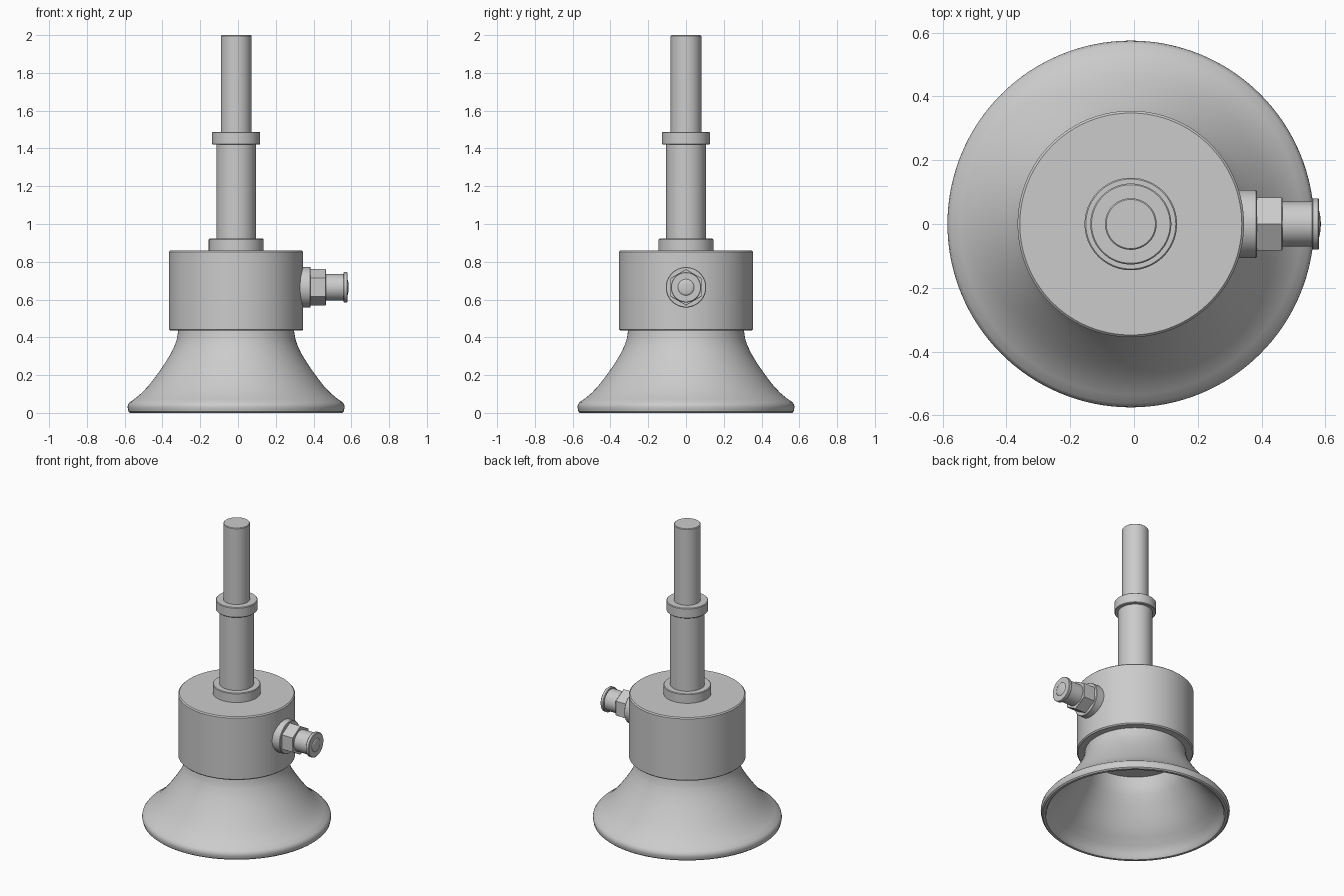
import bpy, bmesh, math
from mathutils import Matrix

if "Cube" in bpy.data.objects:
    bpy.data.objects.remove(bpy.data.objects["Cube"])

AXIS_X = -0.01          # vertical axis of the cup and stem
PORT_Z = 0.665          # height of the side fitting

grey = bpy.data.materials.new("plain_grey")
grey.diffuse_color = (0.6, 0.6, 0.6, 1)
grey.use_nodes = True
grey.node_tree.nodes["Principled BSDF"].inputs["Base Color"].default_value = grey.diffuse_color


def lathe(name, profile, matrix, sides=96, angle=30):
    """Revolve (radius, height) points around local z; radius 0 closes the end."""
    bm = bmesh.new()
    rings = []
    for r, h in profile:
        if r == 0:
            rings.append([bm.verts.new((0, 0, h))])
        else:
            rings.append([bm.verts.new((r * math.cos(2 * math.pi * i / sides),
                                        r * math.sin(2 * math.pi * i / sides), h))
                          for i in range(sides)])
    for a, b in zip(rings, rings[1:]):
        for i in range(sides):
            j = (i + 1) % sides
            quad = [a[i % len(a)], a[j % len(a)], b[j % len(b)], b[i % len(b)]]
            bm.faces.new(list(dict.fromkeys(quad)))
    bmesh.ops.recalc_face_normals(bm, faces=bm.faces)
    bm.transform(matrix)
    mesh = bpy.data.meshes.new(name)
    bm.to_mesh(mesh)
    bm.free()
    mesh.materials.append(grey)
    obj = bpy.data.objects.new(name, mesh)
    bpy.context.collection.objects.link(obj)
    bpy.ops.object.select_all(action='DESELECT')
    obj.select_set(True)
    bpy.context.view_layer.objects.active = obj
    bpy.ops.object.shade_smooth_by_angle(angle=math.radians(angle))
    return obj


def cylinder(name, r, lo, hi, matrix, edge=0.004, sides=96):
    """Closed cylinder with a small chamfer on both rims."""
    return lathe(name, [(0, lo), (r - edge, lo), (r, lo + edge),
                        (r, hi - edge), (r - edge, hi), (0, hi)], matrix, sides)


upright = Matrix.Translation((AXIS_X, 0, 0))
sideways = Matrix.Translation((0, 0, PORT_Z)) @ Matrix.Rotation(math.pi / 2, 4, 'Y')

# Flared hollow cup: outer wall down to the rolled lip, then up the inside
lathe("suction_cup", [
    (0, 0.45), (0.305, 0.45), (0.309, 0.42), (0.314, 0.39), (0.324, 0.36),
    (0.345, 0.315), (0.376, 0.264), (0.406, 0.22), (0.433, 0.183), (0.465, 0.142),
    (0.50, 0.105), (0.535, 0.076), (0.563, 0.057), (0.572, 0.045), (0.575, 0.030),
    (0.572, 0.018), (0.570, 0.007), (0.562, 0.0), (0.546, 0.0), (0.538, 0.008),
    (0.533, 0.025), (0.50, 0.068), (0.46, 0.105), (0.42, 0.15), (0.385, 0.20),
    (0.345, 0.26), (0.31, 0.32), (0.292, 0.365), (0.285, 0.43), (0, 0.43)], upright, 128, 35)

# Body and stem
cylinder("body", 0.355, 0.435, 0.86, upright, 0.007, 128)
cylinder("lower_collar", 0.145, 0.85, 0.922, upright)
cylinder("stem_tube", 0.105, 0.91, 1.43, upright)
cylinder("upper_collar", 0.127, 1.42, 1.488, upright)
cylinder("push_rod", 0.081, 1.47, 2.0, upright)

# Side fitting: washer, hex nut, barrel with end flange and domed plug
cylinder("port_washer", 0.107, 0.30, 0.385, sideways, 0.003, 64)
cylinder("hex_nut", 0.096, 0.38, 0.465, sideways, 0.002, 6)
lathe("port_barrel", [(0, 0.46), (0.070, 0.46), (0.070, 0.558), (0.077, 0.558),
                      (0.080, 0.561), (0.080, 0.577), (0.077, 0.580), (0, 0.580)],
      sideways, 64)
lathe("port_plug", [(0.045, 0.575), (0.043, 0.580), (0.033, 0.583),
                    (0.018, 0.585), (0, 0.586)], sideways, 48, 60)
